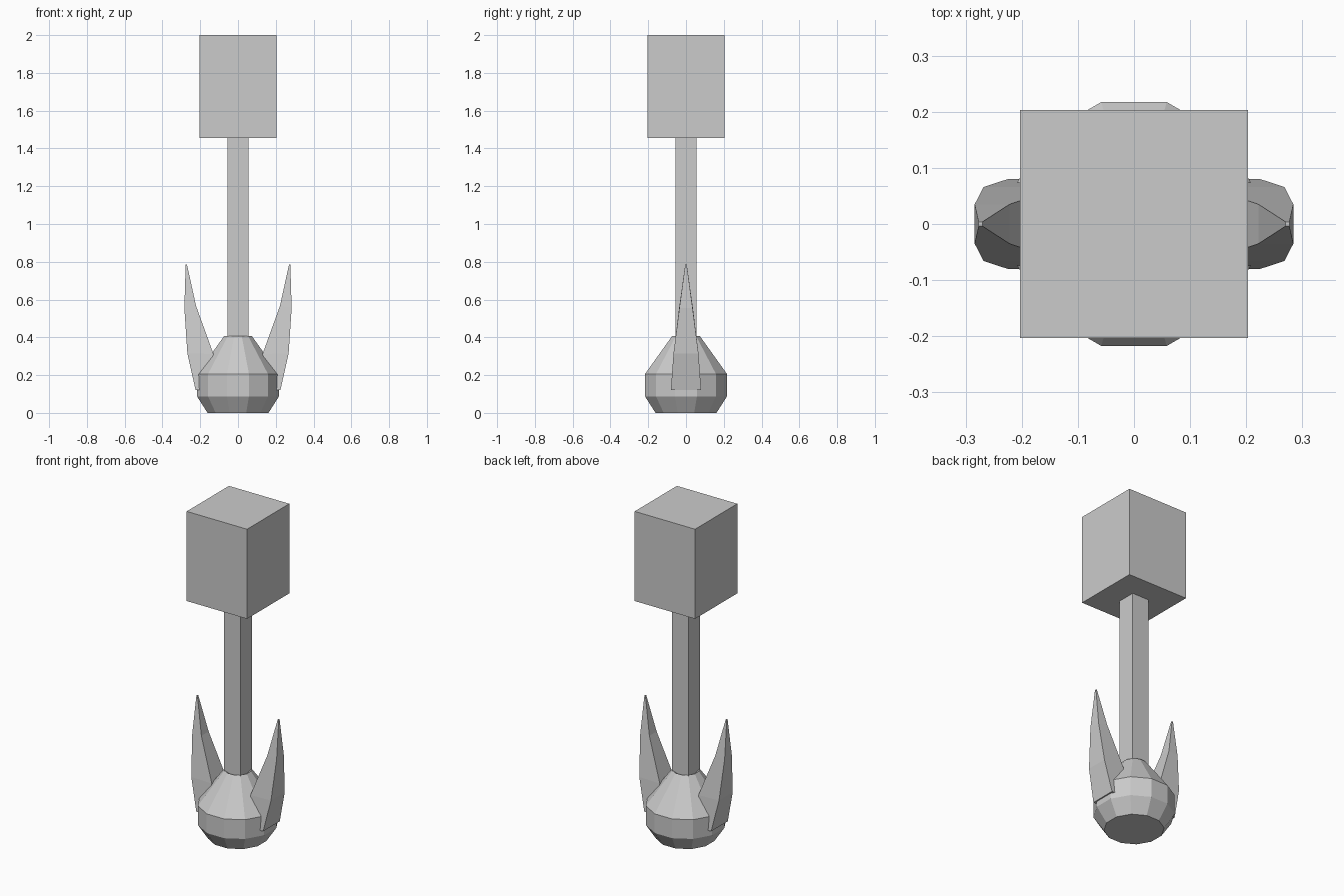
import bpy, bmesh, math

if "Cube" in bpy.data.objects:
    bpy.data.objects.remove(bpy.data.objects["Cube"])

grey = bpy.data.materials.new("plain grey")
grey.diffuse_color = (0.6, 0.6, 0.6, 1)
grey.use_nodes = True
grey.node_tree.nodes["Principled BSDF"].inputs["Base Color"].default_value = grey.diffuse_color


def loft(name, rings, cap_start=True):
    """Skin a closed solid through equally sized rings of points."""
    bm = bmesh.new()
    loops = [[bm.verts.new(p) for p in ring] for ring in rings]
    n = len(loops[0])
    for a, b in zip(loops, loops[1:]):
        for i in range(n):
            j = (i + 1) % n
            bm.faces.new((a[i], a[j], b[j], b[i]))
    if cap_start:
        bm.faces.new(loops[0][::-1])
    bm.faces.new(loops[-1])
    bmesh.ops.recalc_face_normals(bm, faces=bm.faces)
    mesh = bpy.data.meshes.new(name)
    bm.to_mesh(mesh)
    bm.free()
    mesh.materials.append(grey)
    obj = bpy.data.objects.new(name, mesh)
    bpy.context.collection.objects.link(obj)
    return obj


def square(h, z):
    return [(-h, -h, z), (h, -h, z), (h, h, z), (-h, h, z)]


def circle(r, z, n=12):
    return [(r * math.cos(math.tau * (i + 0.5) / n),
             r * math.sin(math.tau * (i + 0.5) / n), z) for i in range(n)]


# Block head and square stem
loft("head_block", [square(0.203, 1.455), square(0.203, 2.0)])
loft("stem", [square(0.056, 0.36), square(0.056, 1.455)])

# Twelve-sided bulb, slightly dished around the stem
loft("bulb", [circle(r, z) for r, z in
              ((0.167, 0), (0.225, 0.088), (0.225, 0.205), (0.075, 0.408), (0.055, 0.395))])

# Two curved pointed leaves: inner x, inner z, outer x, outer z, half width
SECTIONS = ((0.16, 0.122, 0.225, 0.122, 0.08),
            (0.13, 0.312, 0.268, 0.315, 0.066),
            (0.222, 0.566, 0.284, 0.556, 0.035),
            (0.270, 0.785, 0.277, 0.785, 0.004))
for side, s in (("left", -1), ("right", 1)):
    loft(side + "_leaf", [[(s * xi, -w, zi), (s * xo, -w, zo), (s * xo, w, zo), (s * xi, w, zi)]
                          for xi, zi, xo, zo, w in SECTIONS])
